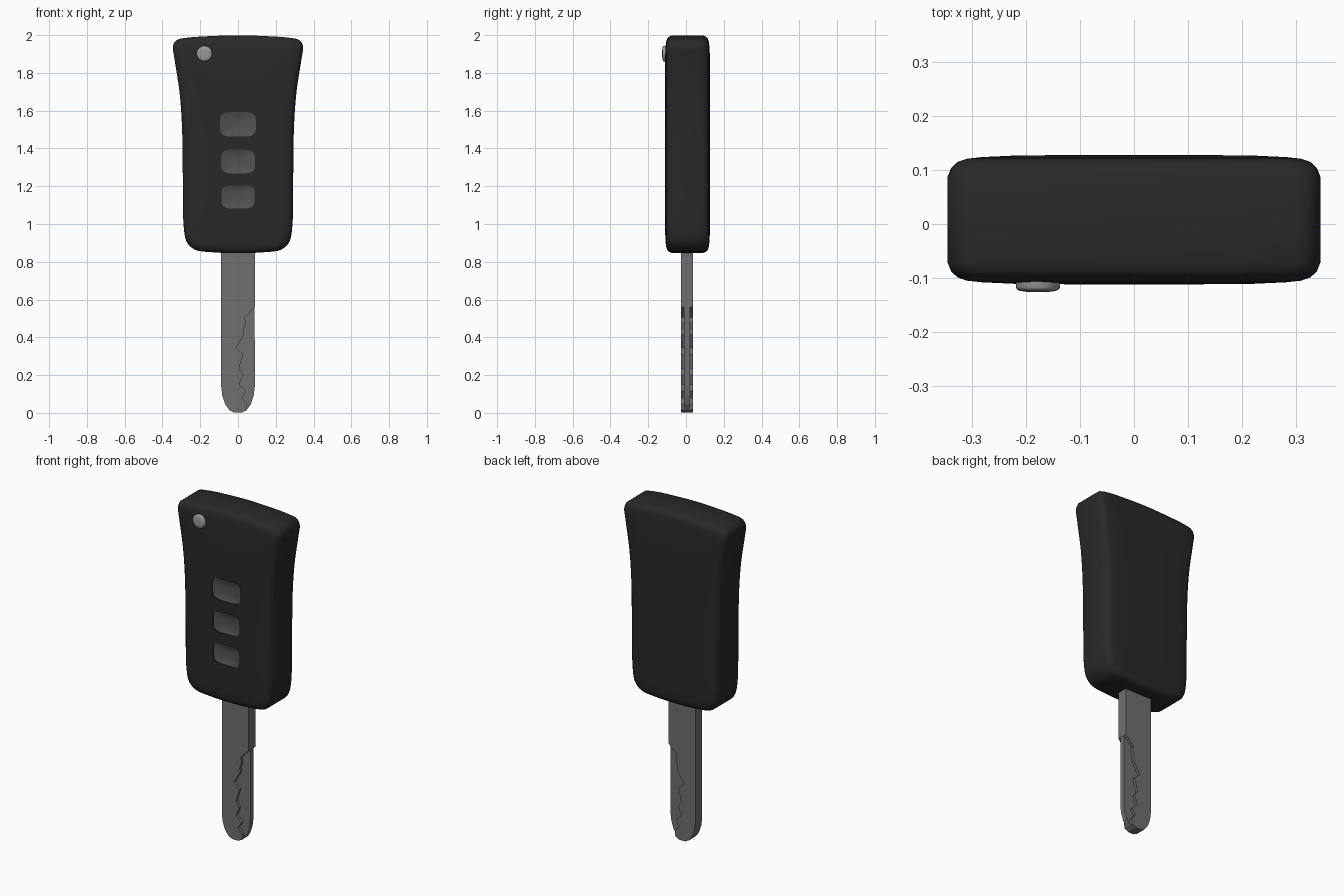
import bpy, bmesh, math
from mathutils import Vector

if "Cube" in bpy.data.objects:
    bpy.data.objects.remove(bpy.data.objects["Cube"])


def material(name, v):
    m = bpy.data.materials.new(name)
    m.diffuse_color = (v, v, v, 1)
    m.use_nodes = True
    m.node_tree.nodes["Principled BSDF"].inputs["Base Color"].default_value = m.diffuse_color
    return m


BLACK, STEEL = material("black_plastic", 0.022), material("steel", 0.16)
RUBBER, LENS = material("grey_rubber", 0.085), material("light_grey", 0.32)


def loft(name, rings, mat):
    """Skin closed rings of points, cap both ends."""
    bm = bmesh.new()
    loops = [[bm.verts.new(p) for p in r] for r in rings]
    n = len(loops[0])
    for a, b in zip(loops, loops[1:]):
        for i in range(n):
            j = (i + 1) % n
            bm.faces.new((a[i], a[j], b[j], b[i]))
    bm.faces.new(loops[0])
    bm.faces.new(loops[-1])
    bmesh.ops.recalc_face_normals(bm, faces=bm.faces)
    me = bpy.data.meshes.new(name)
    bm.to_mesh(me)
    bm.free()
    ob = bpy.data.objects.new(name, me)
    bpy.context.collection.objects.link(ob)
    me.materials.append(mat)
    return ob


def smooth(ob, angle=35):
    bpy.ops.object.select_all(action='DESELECT')
    ob.select_set(True)
    bpy.context.view_layer.objects.active = ob
    bpy.ops.object.shade_smooth_by_angle(angle=math.radians(angle))


def spline(pts, steps=5):
    """Closed Catmull-Rom curve through 2D points (centripetal)."""
    out, n = [], len(pts)
    for i in range(n):
        p = [Vector(pts[(i + k) % n]) for k in (-1, 0, 1, 2)]
        t = [0]
        for a, b in zip(p, p[1:]):
            t.append(t[-1] + math.sqrt((b - a).length))
        for s in range(steps):
            u = t[1] + (t[2] - t[1]) * s / steps
            q = list(p)
            for lev in (1, 2, 3):
                if lev == 3:
                    q = [q[0].lerp(q[1], (u - t[1]) / (t[2] - t[1]))]
                else:
                    q = [q[k].lerp(q[k + 1], (u - t[k]) / (t[k + lev] - t[k]))
                         for k in range(len(q) - 1)]
            out.append(q[0])
    return out


# Fob body: flared outline, rounded rims, slightly domed faces
half = [(0.14, 1.996), (0.27, 1.987), (0.325, 1.975), (0.345, 1.945), (0.338, 1.88),
        (0.312, 1.71), (0.298, 1.53), (0.293, 1.24), (0.287, 0.97), (0.27, 0.90),
        (0.228, 0.863), (0.13, 0.849)]
outline = spline([(0, 2.0)] + half + [(0, 0.845)] + [(-x, z) for x, z in reversed(half)])
ZC = 1.42
rim = [(0.25, -0.112), (0.12, -0.111), (0.06, -0.108), (0.034, -0.105), (0.018, -0.099),
       (0.007, -0.088), (0.001, -0.072)]
rim += [(d, 0.016 - y) for d, y in reversed(rim)]
body = loft("fob_body", [[(p.x * (1 - d / 0.32), y, ZC + (p.y - ZC) * (1 - d / 0.58))
                          for p in outline] for d, y in rim], BLACK)


# Recessed, dished push buttons
def rounded(cz, w, h, y, n=40, e=4.0):
    pts = []
    for i in range(n):
        a = 2 * math.pi * i / n
        c, s = math.cos(a), math.sin(a)
        pts.append((w * math.copysign(abs(c) ** (2 / e), c), y,
                    cz + h * math.copysign(abs(s) ** (2 / e), s)))
    return pts


buttons = [("upper", 1.528, 0.095, 0.066), ("middle", 1.331, 0.09, 0.063),
           ("lower", 1.143, 0.088, 0.062)]
for name, cz, w, h in buttons:
    cutter = loft("cutter", [rounded(cz, w, h, -0.2), rounded(cz, w, h, -0.085)], BLACK)
    cutter.hide_render = True
    mod = body.modifiers.new("recess", 'BOOLEAN')
    mod.operation, mod.solver, mod.object = 'DIFFERENCE', 'EXACT', cutter
    bpy.context.view_layer.objects.active = body
    bpy.ops.object.modifier_apply(modifier=mod.name)
    bpy.data.objects.remove(cutter)
    dish = [(1.02, -0.08), (1.02, -0.107), (0.9, -0.1045), (0.7, -0.1),
            (0.45, -0.0965), (0.2, -0.095)]
    smooth(loft(name + "_button", [rounded(cz, w * s, h * s, y) for s, y in dish], RUBBER))
smooth(body)

# Indicator light
lens = [(0.041, -0.1), (0.041, -0.117), (0.039, -0.121), (0.033, -0.124), (0.018, -0.126)]
smooth(loft("indicator_light",
            [[(-0.178 + r * math.cos(i * math.pi / 16), y, 1.902 + r * math.sin(i * math.pi / 16))
              for i in range(32)] for r, y in lens], LENS), 50)


# Key blade: full-thickness spine with a jagged edge, thin core beneath the cut
def plate(name, pts, t):
    return loft(name, [[(x, 0.005 + s * t, z) for x, z in pts] for s in (-1, 1)], STEEL)


tip = [(-0.089, 0.14), (-0.083, 0.09), (-0.068, 0.045), (-0.045, 0.014), (-0.02, 0.001)]
right_tip = [(-x, z) for x, z in reversed(tip)]
plate("blade_core", [(-0.088, 0.9)] + tip + right_tip + [(0.088, 0.9)], 0.015)
jag = [(0.045, 0.014), (0.048, 0.045), (0.02, 0.08), (0.042, 0.115), (0.006, 0.15),
       (0.027, 0.2), (0.005, 0.235), (0.027, 0.31), (-0.011, 0.345), (0.033, 0.415),
       (0.03, 0.44), (0.042, 0.48), (0.035, 0.505), (0.089, 0.56)]
plate("blade_spine", [(-0.089, 0.9)] + tip + [(0.02, 0.001)] + jag + [(0.089, 0.9)], 0.032)
